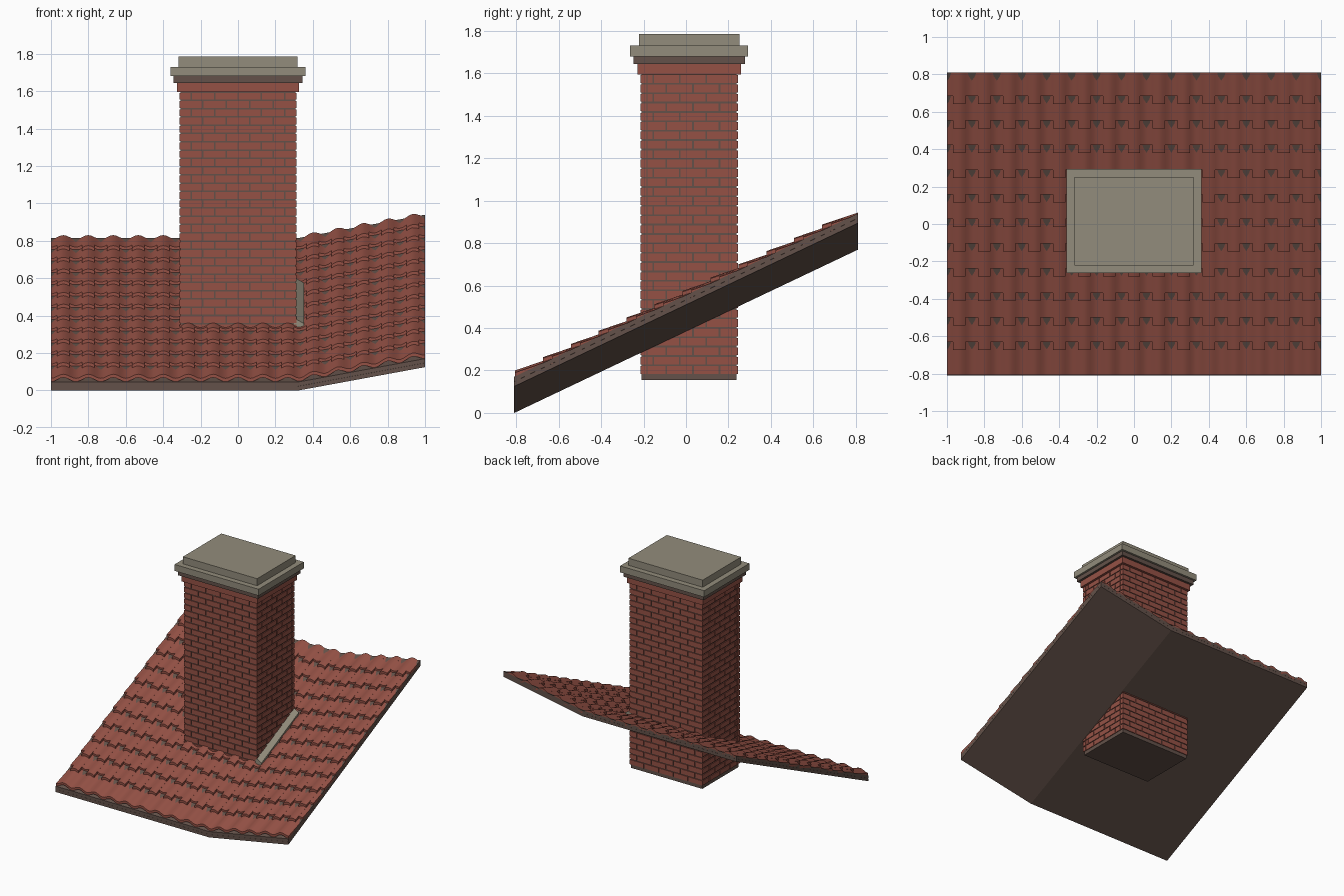
import bpy, math

cube = bpy.data.objects.get("Cube")
if cube:
    bpy.data.objects.remove(cube)


def material(name, color):
    m = bpy.data.materials.new(name)
    m.use_nodes = True
    m.diffuse_color = (*color, 1)
    m.node_tree.nodes["Principled BSDF"].inputs["Base Color"].default_value = (*color, 1)
    return m


TERRACOTTA = material("terracotta", (0.30, 0.083, 0.06))
STONE = material("cap stone", (0.29, 0.265, 0.2))
BROWN = material("dark brown", (0.125, 0.083, 0.067))

HEX_FACES = [(0, 3, 2, 1), (4, 5, 6, 7), (0, 1, 5, 4), (1, 2, 6, 5), (2, 3, 7, 6), (3, 0, 4, 7)]


class Builder:
    """Collects simple solids into one mesh object."""

    def __init__(self):
        self.verts, self.faces = [], []

    def add(self, verts, faces):
        n = len(self.verts)
        self.verts += verts
        self.faces += [tuple(i + n for i in f) for f in faces]

    def box(self, x0, x1, y0, y1, z0, z1):
        ring = [(x0, y0), (x1, y0), (x1, y1), (x0, y1)]
        self.add([(x, y, z) for z in (z0, z1) for x, y in ring], HEX_FACES)

    def strip(self, xs, y0, y1, top, thickness):
        """Thick sheet between y0 and y1, top(x, y) gives its upper surface."""
        n = len(xs)
        v = [(x, y, top(x, y) - d) for d in (thickness, 0) for y in (y0, y1) for x in xs]
        f = []
        for i in range(n - 1):
            a, b, c, d = i, n + i, 2 * n + i, 3 * n + i
            f += [(a, b, b + 1, a + 1), (c, c + 1, d + 1, d),
                  (a, a + 1, c + 1, c), (b + 1, b, d, d + 1)]
        e = n - 1
        f += [(0, 2 * n, 3 * n, n), (e, n + e, 3 * n + e, 2 * n + e)]
        self.add(v, f)

    def finish(self, name, mat, smooth=False):
        mesh = bpy.data.meshes.new(name)
        mesh.from_pydata(self.verts, [], self.faces)
        mesh.materials.append(mat)
        obj = bpy.data.objects.new(name, mesh)
        bpy.context.collection.objects.link(obj)
        if smooth:
            bpy.ops.object.select_all(action="DESELECT")
            obj.select_set(True)
            bpy.context.view_layer.objects.active = obj
            bpy.ops.object.shade_smooth_by_angle(angle=math.radians(35))
        return obj


# Roof plane: pitched toward the front, flaring up past a fold on one side
FOLD, EDGE = 0.32, 0.81


def roof(x, y):
    return 0.475 * (y + EDGE) + 0.184 * max(0, x - FOLD)


for name, level in (("roof_deck", 0.022), ("roof_underlay", 0.045)):
    b = Builder()
    b.strip([-1, FOLD, 1], -EDGE, EDGE, lambda x, y: roof(x, y) + level, 0.0225)
    b.finish(name, BROWN)

# Wavy tile courses, with the crowns reaching further down than the pans
PERIOD, COURSE, ROWS, SEGS = 2 / 15, 0.1316, 12, 4
tiles = Builder()
for row in range(ROWS):
    low = -EDGE + 0.004 + row * COURSE
    phase = 0.5 * PERIOD

    def tile_top(x, y):
        wave = 0.011 * (1 + math.cos(math.tau * (x + 1 - phase) / PERIOD))
        lift = 0.02 * (1 - (y - low) / COURSE)
        return roof(x, y) + 0.043 + wave + max(lift, -0.004)

    for half in range(31):
        start = -1 + (half - 0.5) * PERIOD / 2
        x0, x1 = max(-1, start), min(1, start + PERIOD / 2)
        crown = half % 2 == 1
        front = low if crown or row == 0 else low + 0.043
        back = min(EDGE, low + COURSE + 0.05) if row < ROWS - 1 else EDGE
        xs = [x0 + (x1 - x0) * i / SEGS for i in range(SEGS + 1)]
        tiles.strip(xs, front, back, tile_top, 0.018)
tiles.finish("roof_tiles", TERRACOTTA, smooth=True)

# Chimney shaft core in mortar
CY, HX, HY = 0.015, 0.313, 0.23
core = Builder()
core.box(-HX + 0.006, HX - 0.006, CY - HY + 0.006, CY + HY - 0.006, 0.155, 1.66)
core.finish("chimney_core", BROWN)


# Brick courses in running bond around the shaft
def joints(lo, hi, length, shift):
    cuts = [lo + shift + i * length for i in range(int((hi - lo) / length) + 2)]
    cuts = [lo] + [c for c in cuts if lo + 0.02 < c < hi - 0.02] + [hi]
    return zip(cuts, cuts[1:])


def brick_course(b, hx, hy, z0, z1, odd):
    length, gap, depth = 2 * HX / 5, 0.004, 0.03
    for x0, x1 in joints(-hx, hx, length, length / 2 * odd):
        left = x0 + (gap if x0 > -hx else 0)
        right = x1 - (gap if x1 < hx else 0)
        b.box(left, right, CY - hy, CY - hy + depth, z0, z1)
        b.box(left, right, CY + hy - depth, CY + hy, z0, z1)
    for y0, y1 in joints(CY - hy + depth, CY + hy - depth, length, length / 2 * (1 - odd) + 0.03):
        for side in (-1, 1):
            xs = sorted((side * hx, side * (hx - depth)))
            b.box(*xs, y0 + gap, y1 - gap, z0, z1)


bricks = Builder()
COUNT, BASE, TOP = 32, 0.18, 1.595
step = (TOP - BASE) / COUNT
for i in range(COUNT):
    z = BASE + i * step
    brick_course(bricks, HX, HY, z + 0.004, z + step - 0.004, i % 2)
bricks.finish("chimney_bricks", TERRACOTTA)

# Corbel, dark band and stepped cap
for name, grow, z0, z1, mat in (
    ("brick_corbel", 0.014, 1.595, 1.645, TERRACOTTA),
    ("cap_band", 0.032, 1.645, 1.68, BROWN),
    ("cap_slab", 0.048, 1.68, 1.73, STONE),
    ("cap_top", 0.006, 1.73, 1.785, STONE),
):
    b = Builder()
    b.box(-HX - grow, HX + grow, CY - HY - grow, CY + HY + grow, z0, z1)
    b.finish(name, mat)

# Flashing leaning against the flared side of the shaft
flashing = Builder()
profile = [(0.3, 0.03), (0.352, 0.03), (0.352, 0.075), (0.3, 0.105)]
flashing.add([(x, y, roof(0.32, y) + h) for y in (CY - HY, CY + HY) for x, h in profile], HEX_FACES)
flashing.finish("side_flashing", STONE)
